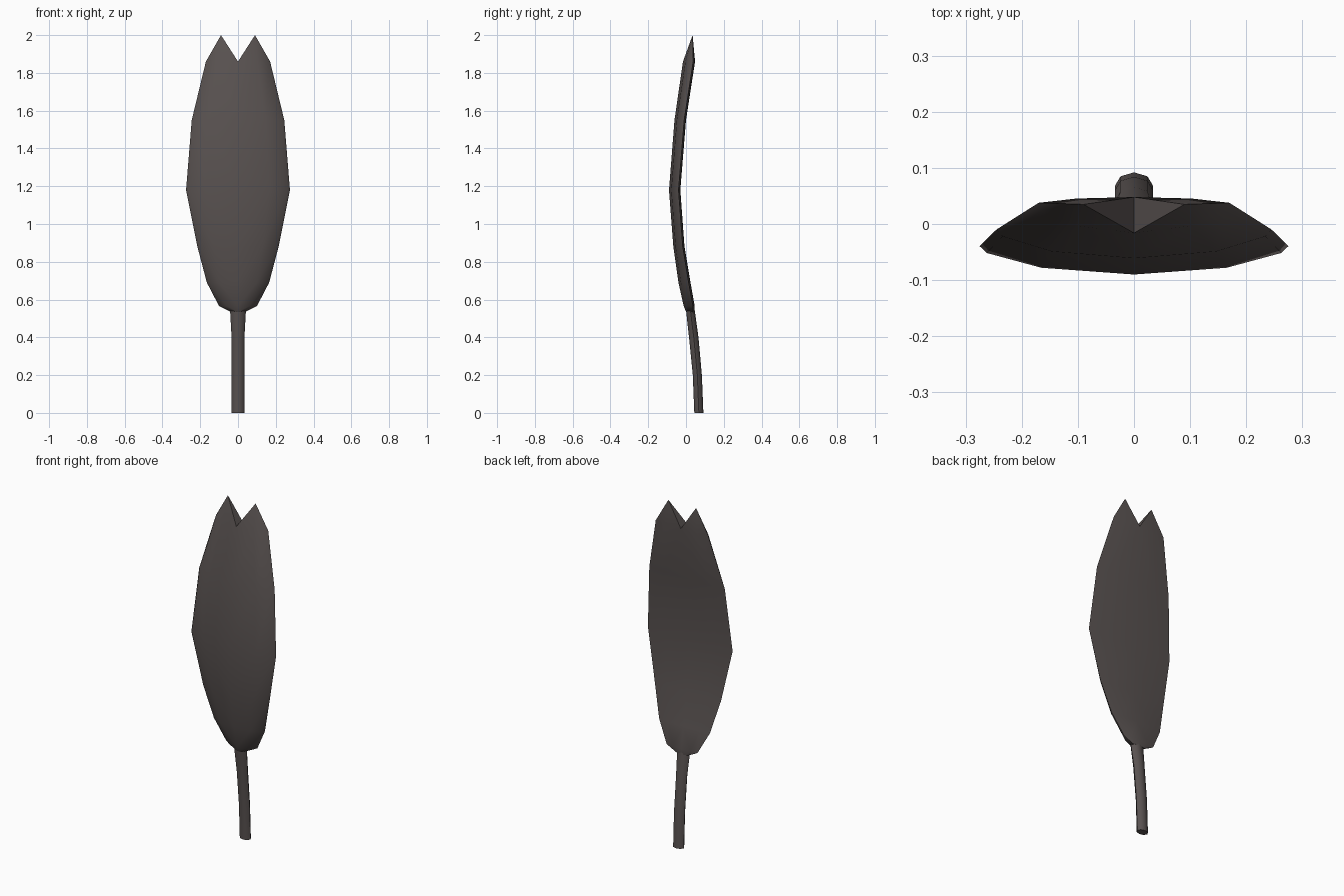
import bpy, bmesh, math

if "Cube" in bpy.data.objects:
    bpy.data.objects.remove(bpy.data.objects["Cube"])

mat = bpy.data.materials.new("dark_brown_grey")
mat.diffuse_color = (0.10, 0.085, 0.082, 1)
mat.use_nodes = True
mat.node_tree.nodes["Principled BSDF"].inputs["Base Color"].default_value = mat.diffuse_color


def finish(name, bm, angle):
    bmesh.ops.recalc_face_normals(bm, faces=bm.faces)
    me = bpy.data.meshes.new(name)
    bm.to_mesh(me)
    bm.free()
    ob = bpy.data.objects.new(name, me)
    bpy.context.collection.objects.link(ob)
    me.materials.append(mat)
    bpy.ops.object.select_all(action='DESELECT')
    ob.select_set(True)
    bpy.context.view_layer.objects.active = ob
    bpy.ops.object.shade_smooth_by_angle(angle=math.radians(angle))
    return ob


# Blade: stations of (z, half width, front centre y, back centre y)
stations = [(0.535, 0.04, 0.0, 0.045), (0.565, 0.10, -0.012, 0.046),
            (0.69, 0.165, -0.04, 0.024), (0.88, 0.215, -0.067, -0.008),
            (1.18, 0.275, -0.09, -0.03), (1.55, 0.245, -0.061, 0.0),
            (1.86, 0.17, -0.016, 0.048)]
# Half cross-section: (fraction of half width, fraction from front to back)
section = [(0, 0), (0.6, 0.2), (0.955, 0.64), (1, 0.84), (0.6, 0.96), (0, 1)]

bm = bmesh.new()
rings = [[bm.verts.new((u * w, f + v * (b - f), z)) for u, v in section]
         for z, w, f, b in stations]
for lo, hi in zip(rings, rings[1:]):
    for i in range(len(section) - 1):
        bm.faces.new((lo[i], lo[i + 1], hi[i + 1], hi[i]))
bm.faces.new(rings[0])

# Pointed tip and notch face
tip = bm.verts.new((0.09, 0.035, 2.0))
top = rings[-1]
for i in range(len(top)):
    j = (i + 1) % len(top)
    bm.faces.new((top[i], top[j], tip))

# Other half of the blade
bmesh.ops.recalc_face_normals(bm, faces=bm.faces)
geom = bm.verts[:] + bm.edges[:] + bm.faces[:]
bmesh.ops.mirror(bm, geom=geom, axis='X', merge_dist=0.0005)
finish("blade", bm, 40)

# Stem: curved eight-sided stalk, (z, centre y, x radius, y radius)
bm = bmesh.new()
path = [(0.0, 0.068, 0.034, 0.024), (0.2, 0.06, 0.034, 0.024),
        (0.4, 0.041, 0.034, 0.025), (0.545, 0.023, 0.042, 0.023)]
rings = []
for z, y, rx, ry in path:
    rings.append([bm.verts.new((rx * math.cos(k * math.pi / 4),
                                y + ry * math.sin(k * math.pi / 4), z))
                  for k in range(8)])
for lo, hi in zip(rings, rings[1:]):
    for i in range(8):
        j = (i + 1) % 8
        bm.faces.new((lo[i], lo[j], hi[j], hi[i]))
bm.faces.new(rings[0])
bm.faces.new(rings[-1])
finish("stem", bm, 50)
